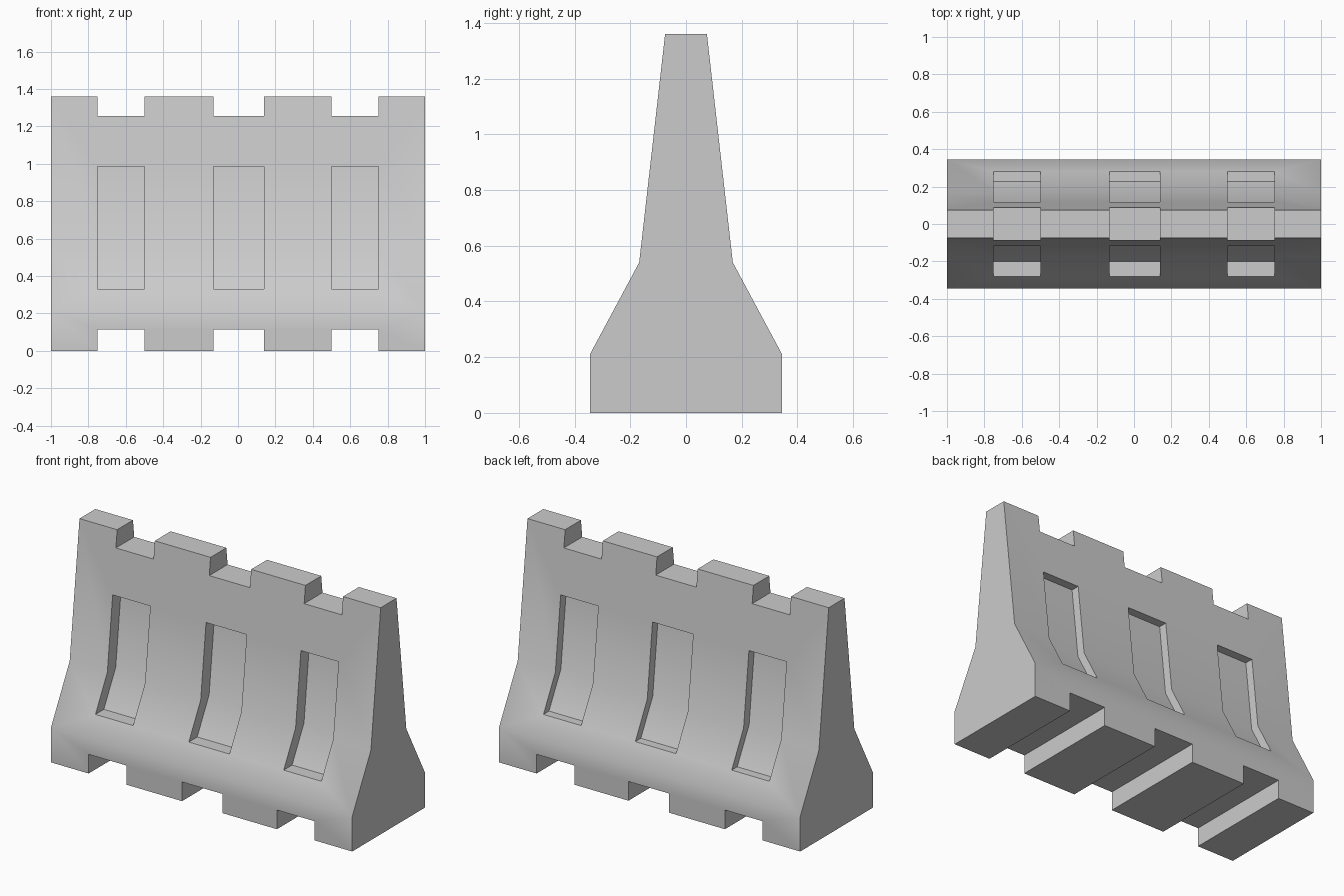
import bpy, bmesh

if "Cube" in bpy.data.objects:
    bpy.data.objects.remove(bpy.data.objects["Cube"])


def prism(name, profile, x0, x1):
    """Extrude a closed (y, z) profile from x0 to x1."""
    bm = bmesh.new()
    face = bm.faces.new([bm.verts.new((x0, y, z)) for y, z in profile])
    ext = bmesh.ops.extrude_face_region(bm, geom=[face])
    moved = [v for v in ext["geom"] if isinstance(v, bmesh.types.BMVert)]
    bmesh.ops.translate(bm, verts=moved, vec=(x1 - x0, 0, 0))
    bmesh.ops.recalc_face_normals(bm, faces=bm.faces)
    mesh = bpy.data.meshes.new(name)
    bm.to_mesh(mesh)
    bm.free()
    obj = bpy.data.objects.new(name, mesh)
    bpy.context.collection.objects.link(obj)
    return obj


def cut(target, profile, x0, x1):
    """Subtract a prism from the target."""
    cutter = prism("cutter", profile, x0, x1)
    cutter.hide_render = True
    mod = target.modifiers.new("cut", "BOOLEAN")
    mod.operation = "DIFFERENCE"
    mod.solver = "EXACT"
    mod.object = cutter
    bpy.context.view_layer.objects.active = target
    bpy.ops.object.modifier_apply(modifier=mod.name)
    bpy.data.objects.remove(cutter)


def box(z0, z1):
    return [(-0.6, z0), (0.6, z0), (0.6, z1), (-0.6, z1)]


# Barrier body: wide foot, sloped shoulder, tapered wall
half = [(0.345, 0), (0.345, 0.21), (0.168, 0.54), (0.075, 1.36)]
body = prism("barrier_body", half + [(-y, z) for y, z in reversed(half)], -1, 1)

# Recess floor follows the outer slope, set inwards
slope = [(0.281, 0.33), (0.168, 0.54), (0.118, 0.985)]

for x0, x1 in ((-0.75, -0.5), (-0.13, 0.14), (0.5, 0.75)):
    cut(body, box(1.255, 1.6), x0, x1)      # top notch
    cut(body, box(-0.2, 0.115), x0, x1)     # forklift slot
    for side, depth in ((-1, 0.08), (1, 0.053)):  # front and back recess
        floor = [(side * (y - depth), z) for y, z in slope]
        cut(body, floor + [(side * 0.6, 0.985), (side * 0.6, 0.33)], x0, x1)

# Smooth the gentle bends, keep hard edges
bpy.ops.object.select_all(action="DESELECT")
body.select_set(True)
bpy.context.view_layer.objects.active = body
bpy.ops.object.shade_smooth_by_angle(angle=0.55)
